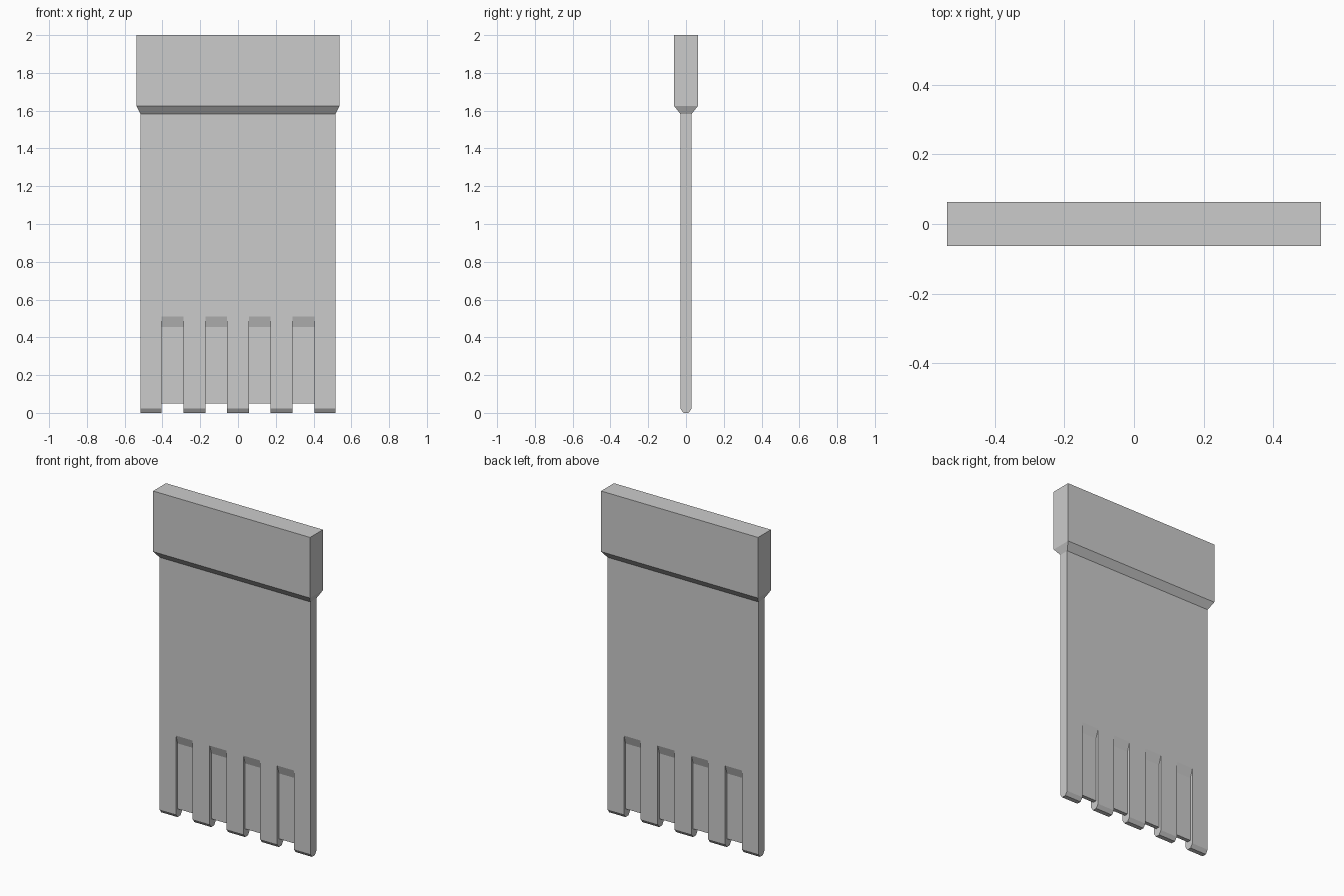
import bpy, bmesh

if "Cube" in bpy.data.objects:
    bpy.data.objects.remove(bpy.data.objects["Cube"])


def finish(bm, name):
    bmesh.ops.recalc_face_normals(bm, faces=bm.faces)
    mesh = bpy.data.meshes.new(name)
    bm.to_mesh(mesh)
    bm.free()
    obj = bpy.data.objects.new(name, mesh)
    bpy.context.collection.objects.link(obj)
    return obj


def bridge(bm, rings, closed_ends=True):
    """Skin matching vertex rings and cap both ends."""
    for a, b in zip(rings, rings[1:]):
        for i in range(len(a)):
            j = (i + 1) % len(a)
            bm.faces.new((a[i], a[j], b[j], b[i]))
    bm.faces.new(rings[0])
    bm.faces.new(rings[-1])


# Flat blade with chamfered tip and flared head: (z, half width, half depth)
levels = [(0, 0.516, 0.014), (0.023, 0.516, 0.03), (1.583, 0.516, 0.03),
          (1.625, 0.537, 0.063), (2.0, 0.537, 0.063)]
bm = bmesh.new()
bridge(bm, [[bm.verts.new((sx * w, sy * d, z))
             for sx, sy in ((-1, -1), (1, -1), (1, 1), (-1, 1))]
            for z, w, d in levels])
blade = finish(bm, "toothed_blade")

# Four slots: a U-shaped cutter leaves a thin web with a ramped top
web = 0.012
half = [(web, 0.05), (web, 0.455), (0.03, 0.51), (0.04, 0.5406), (0.04, -0.1)]
profile = half + [(-y, z) for y, z in reversed(half)]
bm = bmesh.new()
for centre in (-0.3465, -0.1155, 0.1155, 0.3465):
    bridge(bm, [[bm.verts.new((centre + dx, y, z)) for y, z in profile]
                for dx in (-0.0575, 0.0575)])
cutter = finish(bm, "slot_cutter")
cutter.hide_render = True

# Cut the slots
mod = blade.modifiers.new("slots", 'BOOLEAN')
mod.operation = 'DIFFERENCE'
mod.solver = 'EXACT'
mod.object = cutter
bpy.context.view_layer.objects.active = blade
blade.select_set(True)
bpy.ops.object.modifier_apply(modifier=mod.name)
bpy.data.objects.remove(cutter)
